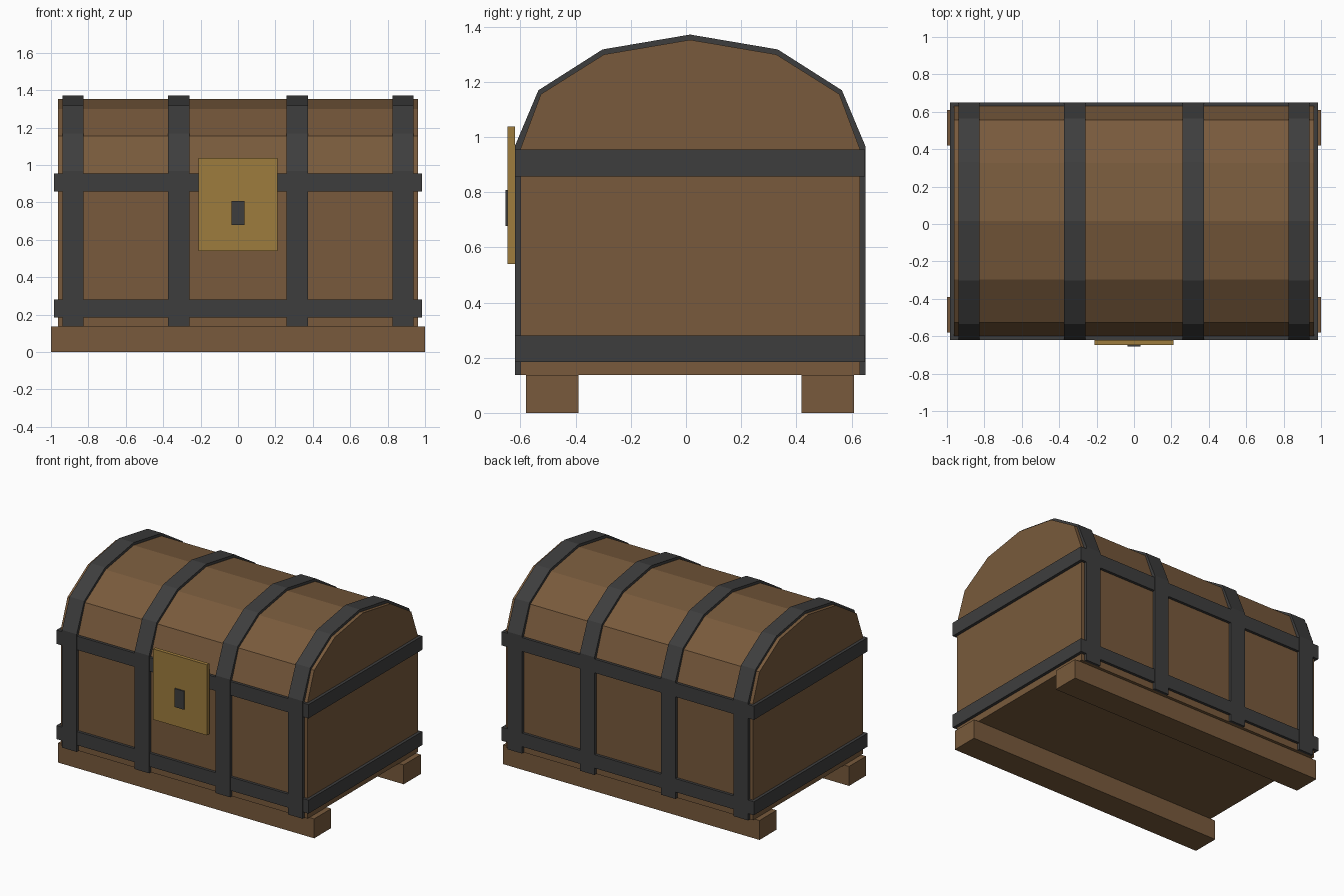
import bpy, bmesh, math

if "Cube" in bpy.data.objects:
    bpy.data.objects.remove(bpy.data.objects["Cube"])

CY = 0.015                     # chest centre in y (lock sticks out in front)
BASE, SEAM = 0.137, 0.957      # underside of body, lid seam


def material(name, rgb):
    m = bpy.data.materials.new(name)
    m.diffuse_color = (*rgb, 1)
    m.use_nodes = True
    m.node_tree.nodes["Principled BSDF"].inputs["Base Color"].default_value = m.diffuse_color
    return m


WOOD = material("brown wood", (0.188, 0.102, 0.045))
IRON = material("dark iron", (0.048, 0.048, 0.048))
BRASS = material("dull brass", (0.34, 0.2, 0.047))


def finish(name, bm, mat):
    bmesh.ops.recalc_face_normals(bm, faces=bm.faces)
    me = bpy.data.meshes.new(name)
    bm.to_mesh(me)
    bm.free()
    me.materials.append(mat)
    ob = bpy.data.objects.new(name, me)
    bpy.context.collection.objects.link(ob)
    return ob


def box(name, x, y, z, mat):
    bm = bmesh.new()
    bmesh.ops.create_cube(bm, size=1)
    for v in bm.verts:
        v.co = [r[0] if c < 0 else r[1] for c, r in zip(v.co, (x, y, z))]
    return finish(name, bm, mat)


def strip(name, outer, inner, lo, hi, place, mat, closed=False):
    """Flat bar following a path: outer/inner outlines swept from lo to hi."""
    bm = bmesh.new()
    rings = [[bm.verts.new(place(p, t)) for p, t in
              ((o, lo), (o, hi), (i, hi), (i, lo))] for o, i in zip(outer, inner)]
    n = len(rings)
    for k in range(n if closed else n - 1):
        a, b = rings[k], rings[(k + 1) % n]
        for j in range(4):
            bm.faces.new((a[j], a[(j + 1) % 4], b[(j + 1) % 4], b[j]))
    if not closed:
        bm.faces.new(rings[0])
        bm.faces.new(rings[-1])
    return finish(name, bm, mat)


def arch(points):
    """Mirror half an arch (front base to crown) into a full arch."""
    return [(CY - y, z) for y, z in points] + [(CY + y, z) for y, z in points[-2::-1]]


def along_x(p, t):
    return (t, p[0], p[1])


def along_z(p, t):
    return (p[0], p[1], t)


# Arch outlines: iron outside, wood inside
outer = arch([(0.635, BASE), (0.635, 0.967), (0.55, 1.169), (0.3175, 1.317), (0, 1.371)])
inner = arch([(0.615, BASE), (0.615, SEAM), (0.541, 1.155), (0.312, 1.299), (0, 1.352)])

# Wooden body and lid
box("chest_body", (-0.963, 0.963), (CY - 0.615, CY + 0.615), (BASE, SEAM), WOOD)
bm = bmesh.new()
face = bm.faces.new([bm.verts.new((-0.963, y, z)) for y, z in inner[1:-1]])
ext = bmesh.ops.extrude_face_region(bm, geom=[face], use_keep_orig=True)
bmesh.ops.translate(bm, vec=(1.926, 0, 0),
                    verts=[g for g in ext["geom"] if isinstance(g, bmesh.types.BMVert)])
finish("domed_lid", bm, WOOD)

# Iron straps over the lid
for i, x in enumerate((-0.882, -0.316, 0.316, 0.882)):
    strip(f"lid_strap_{i + 1}", outer, inner, x - 0.057, x + 0.057, along_x, IRON)


# Iron bands around the body
def rect(x, y):
    return [(-x, CY - y), (x, CY - y), (x, CY + y), (-x, CY + y)]


for name, lo, hi in (("lower_band", 0.185, 0.28), ("upper_band", 0.857, 0.954)):
    strip(name, rect(0.984, 0.634), rect(0.963, 0.615), lo, hi, along_z, IRON, True)

# Runners underneath
for name, s in (("front_runner", -1), ("back_runner", 1)):
    c = CY + s * 0.499
    box(name, (-1, 1), (c - 0.095, c + 0.095), (0, BASE), WOOD)

# Lock plate and keyhole
box("lock_plate", (-0.21, 0.21), (-0.646, -0.62), (0.54, 1.038), BRASS)
box("keyhole", (-0.036, 0.036), (-0.655, -0.645), (0.678, 0.808), IRON)
